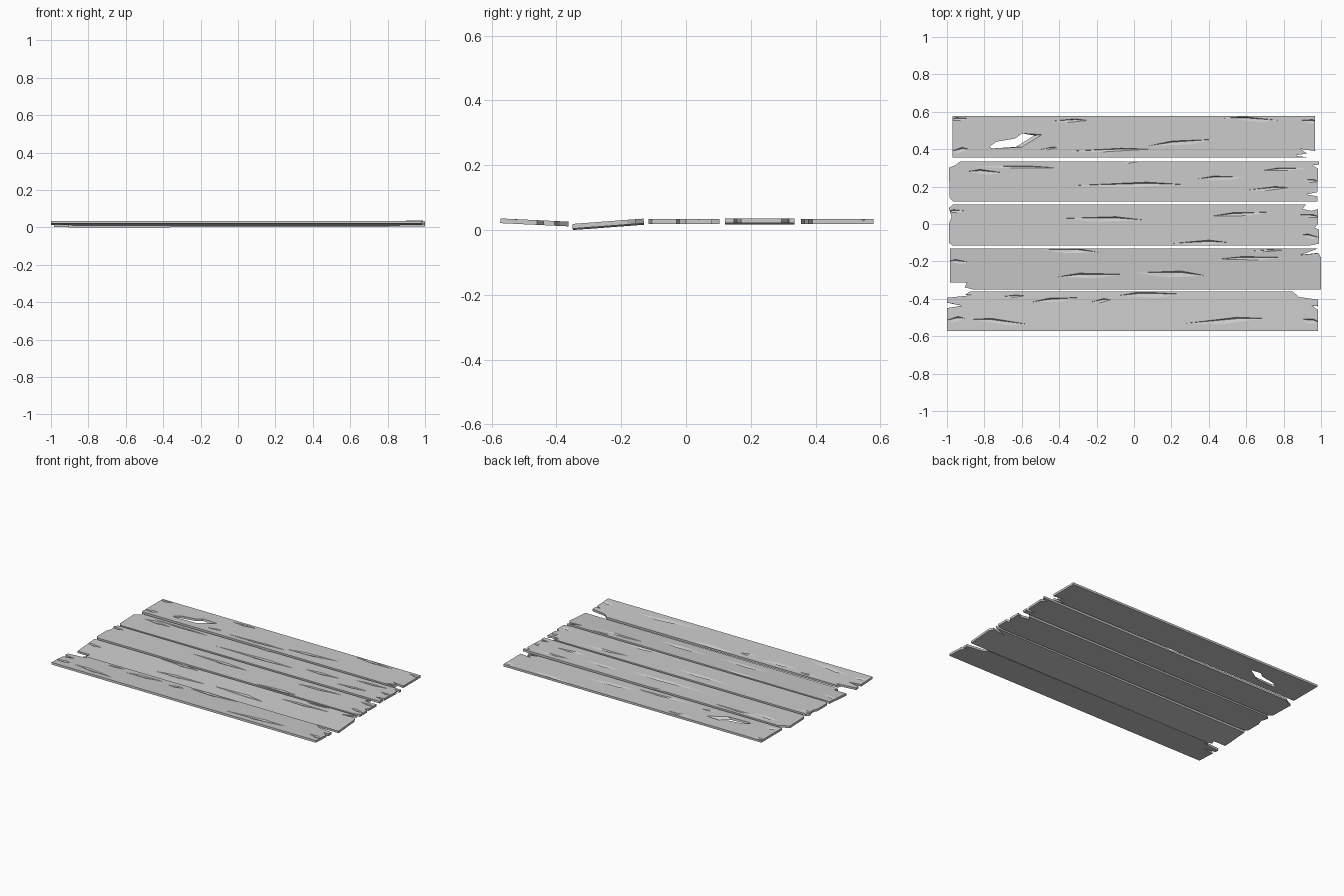
import bpy, bmesh, math

T = 0.0145          # plank thickness
H = T / 2


def mesh_object(name, bm):
    bmesh.ops.recalc_face_normals(bm, faces=bm.faces)
    me = bpy.data.meshes.new(name)
    bm.to_mesh(me)
    bm.free()
    ob = bpy.data.objects.new(name, me)
    bpy.context.collection.objects.link(ob)
    return ob


def add_prism(bm, lower, upper, z0, z1):
    a = [bm.verts.new((x, y, z0)) for x, y in lower]
    b = [bm.verts.new((x, y, z1)) for x, y in upper]
    n = len(a)
    bm.faces.new(a[::-1])
    bm.faces.new(b)
    for i in range(n):
        j = (i + 1) % n
        bm.faces.new((a[i], a[j], b[j], b[i]))


def add_crack(bm, x0, y0, x1, y1, w, k):
    """Splinter gouge: thin lopsided diamond rim, deepest near one edge."""
    f, g = (0.35, 0.62) if k % 2 else (0.65, 0.4)
    dx, dy = x1 - x0, y1 - y0
    rim = [(x0, y0), (x0 + g * dx, y0 + g * dy - w * 0.55),
           (x1, y1), (x0 + f * dx, y0 + f * dy + w * 0.55)]
    r = [bm.verts.new((x, y, H + 0.001)) for x, y in rim]
    low = bm.verts.new((x0 + f * dx, y0 + f * dy + w * 0.3, H - 0.0085))
    high = bm.verts.new((x0 + 0.5 * dx, y0 + 0.5 * dy, H + 0.01))
    for i in range(4):
        bm.faces.new((r[i], r[(i + 1) % 4], low))
        bm.faces.new((r[(i + 1) % 4], r[i], high))


def plank(name, left, right, cracks, z, roll=0, pitch=0, hole=None):
    # left end runs top to bottom, right end runs top to bottom
    outline = left + right[::-1]
    ys = [p[1] for p in outline]
    cy = (min(ys) + max(ys)) / 2
    loc = lambda pts: [(x, y - cy) for x, y in pts]
    bm = bmesh.new()
    add_prism(bm, loc(outline), loc(outline), -H, H)
    ob = mesh_object(name, bm)

    # gouges and the broken hole
    bm = bmesh.new()
    for k, (x0, y0, x1, y1, w) in enumerate(cracks):
        add_crack(bm, x0, y0 - cy, x1, y1 - cy, w, k)
    if hole:
        add_prism(bm, loc(hole[0]), loc(hole[1]), -H - 0.001, H + 0.001)
    cut = mesh_object("cutter", bm)
    cut.hide_render = True
    mod = ob.modifiers.new("gouges", 'BOOLEAN')
    mod.operation = 'DIFFERENCE'
    mod.solver = 'EXACT'
    mod.use_self = True
    mod.object = cut
    dg = bpy.context.evaluated_depsgraph_get()
    me = bpy.data.meshes.new_from_object(ob.evaluated_get(dg))
    ob.modifiers.clear()
    ob.data = me
    bpy.data.objects.remove(cut)
    ob.location = (0, cy, z)
    ob.rotation_euler = (math.radians(roll), math.radians(pitch), 0)


# back plank, with the hole
hole_top = [(-.775, .412), (-.735, .44), (-.635, .457), (-.6, .484),
            (-.49, .478), (-.6, .41), (-.755, .404)]
hole_low = hole_top[:4] + [(-.535, .473), (-.635, .412), (-.755, .404)]
plank("plank_back",
      [(-.97, .578), (-.97, .355)],
      [(.967, .578), (.967, .39), (.885, .402), (.925, .378), (.86, .366), (.935, .355)],
      [(-.45, .55, -.24, .553, .02), (.47, .565, .8, .552, .025),
       (-.38, .388, .1, .4, .018), (.06, .415, .47, .455, .028),
       (-.52, .395, -.4, .41, .012), (-.99, .555, -.88, .565, .02),
       (-.99, .385, -.88, .4, .03), (.99, .54, .89, .555, .025)],
      0.0275, hole=(hole_low, hole_top))

plank("plank_mid_back",
      [(-.93, .334), (-.955, .315), (-.99, .3), (-.985, .14), (-.965, .12)],
      [(.99, .334), (.99, .318), (.955, .314), (.985, .295), (.98, .17),
       (.92, .158), (.98, .148), (.98, .12)],
      [(-.9, .31, -.4, .3, .015), (-.9, .28, -.68, .272, .028),
       (-.36, .205, .3, .21, .03), (.33, .24, .61, .25, .025),
       (.59, .18, .84, .195, .02), (.68, .285, .94, .3, .018),
       (-.08, .333, .03, .333, .02), (.99, .225, .9, .235, .02)],
      0.0275, pitch=-0.14)

plank("plank_middle",
      [(-.97, .104), (-.99, .085), (-.975, .04), (-.99, 0), (-.99, -.1), (-.97, -.115)],
      [(.92, .104), (.9, .08), (.95, .07), (.985, .08), (.985, 0), (.965, -.02),
       (.99, -.03), (.99, -.105), (.94, -.115)],
      [(-.41, .03, .07, .02, .03), (.4, .04, .76, .065, .022),
       (.18, -.105, .52, -.1, .03), (1.0, .035, .88, .05, .02),
       (1.0, -.075, .89, -.06, .025), (-1.0, .065, -.9, .07, .02)],
      0.0275)

plank("plank_mid_front",
      [(-.985, -.13), (-.985, -.312), (-.893, -.312), (-.905, -.338), (-.86, -.35)],
      [(.985, -.13), (.89, -.165), (.985, -.155), (1, -.18), (1, -.35)],
      [(-.52, -.135, -.18, -.152, .03), (-.43, -.285, -.03, -.268, .032),
       (-.02, -.26, .4, -.278, .04), (.44, -.188, .84, -.178, .022),
       (.6, -.145, .8, -.14, .012), (-1.0, -.2, -.87, -.205, .025)],
      0.0185, roll=4.3, pitch=-0.13)

plank("plank_front",
      [(-.88, -.362), (-.9, -.378), (-.86, -.38), (-1, -.395), (-1, -.42),
       (-.92, -.437), (-1, -.45), (-1, -.573)],
      [(.85, -.362), (.88, -.39), (.985, -.405), (.985, -.44), (.95, -.436),
       (.985, -.46), (.985, -.573)],
      [(-.72, -.39, -.58, -.385, .015), (-.56, -.42, -.26, -.392, .025),
       (-.24, -.42, -.12, -.405, .022), (-.1, -.385, .28, -.375, .035),
       (.24, -.535, .72, -.505, .032), (-.88, -.51, -.54, -.54, .03),
       (-1.02, -.52, -.9, -.505, .03), (1.0, -.53, .88, -.51, .03)],
      0.0245, roll=-2.7)

# rest the lowest corner on the ground
bpy.context.view_layer.update()
obs = list(bpy.context.scene.objects)
low = min((o.matrix_world @ v.co).z for o in obs for v in o.data.vertices)
for o in obs:
    o.location.z -= low
